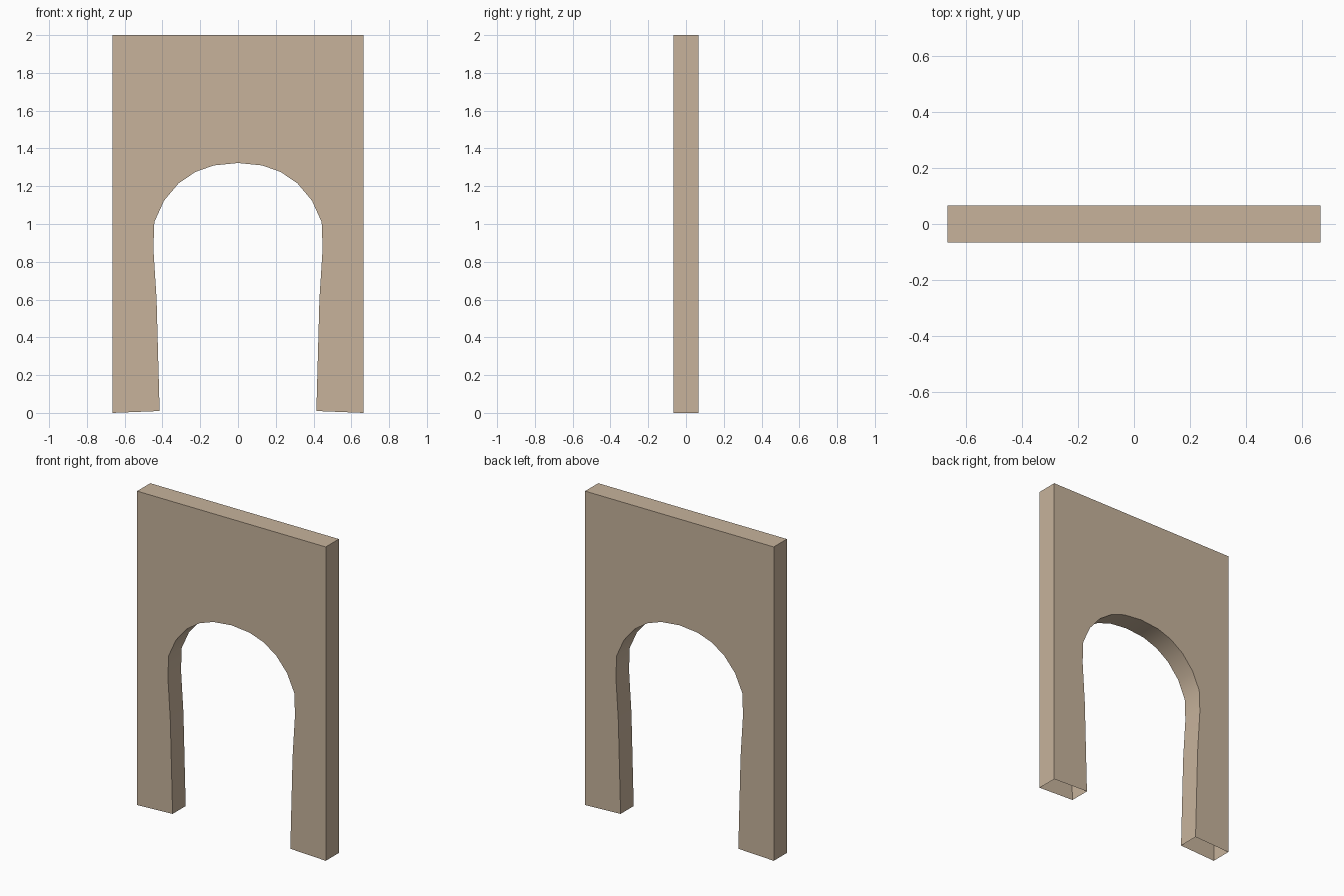
import bpy, bmesh, math

if "Cube" in bpy.data.objects:
    bpy.data.objects.remove(bpy.data.objects["Cube"])

HALF_W, HALF_T, HEIGHT = 0.665, 0.066, 2.0

# Right half of the arch opening, from the floor up to just before the crown
ARCH = [(0.415, 0.01), (0.431, 0.60), (0.448, 0.87), (0.443, 1.01), (0.392, 1.123),
        (0.315, 1.215), (0.225, 1.276), (0.128, 1.31)]

# Closed outline: left foot, over the arch, right foot, then round the outside
left = [(-x, z) for x, z in ARCH]
right = ARCH[::-1]
opening = left + [(0, 1.323)] + right
outline = opening + [(HALF_W, 0), (HALF_W, HEIGHT), (-HALF_W, HEIGHT), (-HALF_W, 0)]

bm = bmesh.new()
front = [bm.verts.new((x, -HALF_T, z)) for x, z in outline]
back = [bm.verts.new((x, HALF_T, z)) for x, z in outline]

# Front and back sheets
faces = [bm.faces.new(front), bm.faces.new(back)]

# Rim faces; the undersides of both feet stay open
n = len(outline)
foot_edges = {len(opening) - 1, n - 1}
for i in range(n):
    if i not in foot_edges:
        j = (i + 1) % n
        bm.faces.new((front[i], front[j], back[j], back[i]))
bmesh.ops.recalc_face_normals(bm, faces=bm.faces)
bm.faces.ensure_lookup_table()
bm.normal_update()
if bm.faces[0].normal.y > 0:
    bmesh.ops.reverse_faces(bm, faces=bm.faces)
bmesh.ops.triangulate(bm, faces=[bm.faces[0], bm.faces[1]])

mesh = bpy.data.meshes.new("arched_wall")
bm.to_mesh(mesh)
bm.free()
wall = bpy.data.objects.new("arched_wall", mesh)
bpy.context.collection.objects.link(wall)

# Sandy plaster colour
mat = bpy.data.materials.new("sand_plaster")
mat.diffuse_color = (0.57, 0.45, 0.33, 1)
mat.use_nodes = True
mat.node_tree.nodes["Principled BSDF"].inputs["Base Color"].default_value = mat.diffuse_color
mesh.materials.append(mat)

# Smooth soffit with sharp outer edges
bpy.context.view_layer.objects.active = wall
wall.select_set(True)
bpy.ops.object.shade_smooth_by_angle(angle=math.radians(40))
